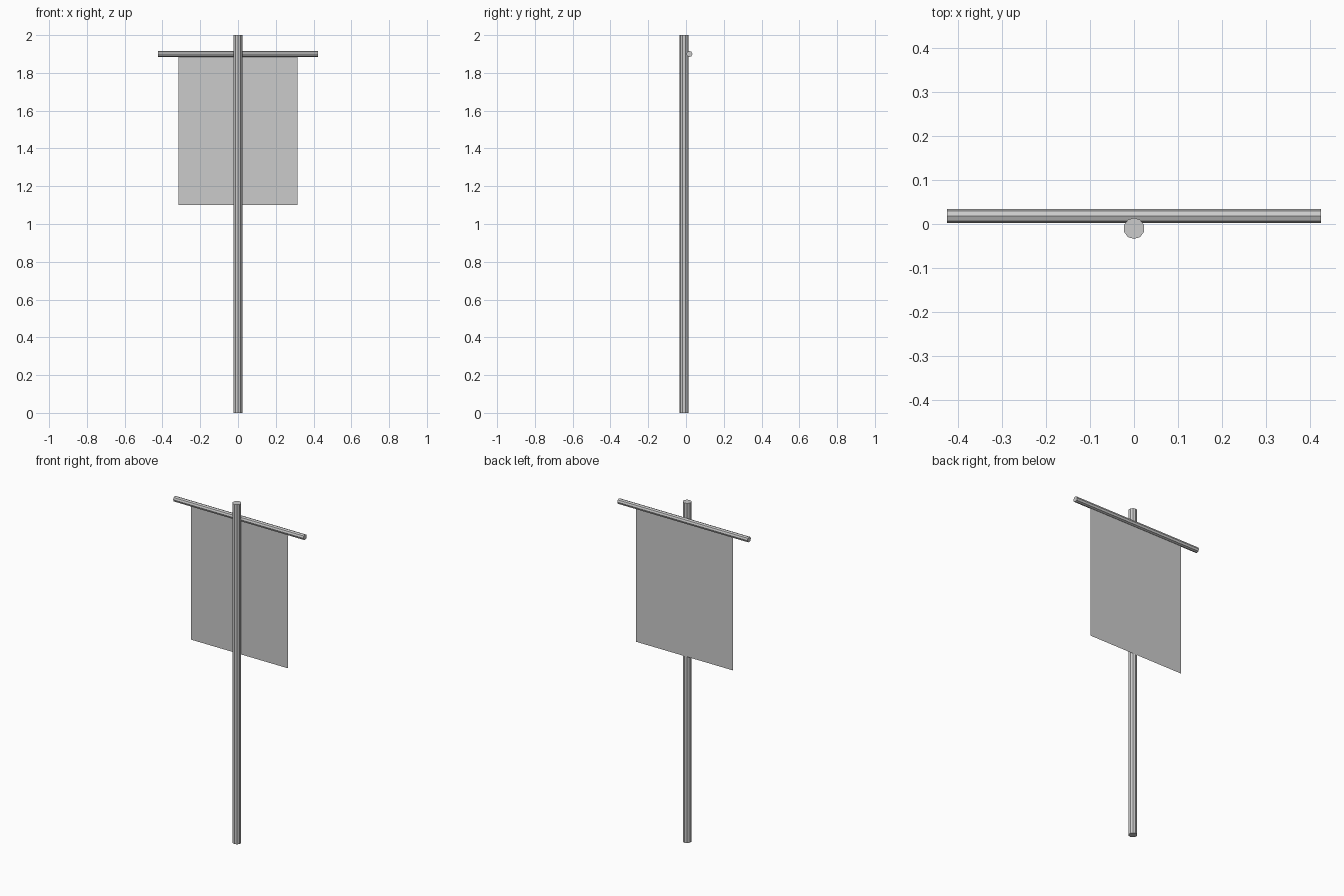
import bpy
import math

if "Cube" in bpy.data.objects:
    bpy.data.objects.remove(bpy.data.objects["Cube"])


def rod(name, sides, radius, length, loc, rot):
    bpy.ops.mesh.primitive_cylinder_add(vertices=sides, radius=radius,
                                        depth=length, location=loc, rotation=rot)
    bpy.context.object.name = name


# upright pole
rod("pole", 10, 0.024, 2.0, (0, -0.01, 1.0), (0, 0, 0))

# crossbar fixed to the back of the pole
rod("crossbar", 8, 0.016, 0.848, (0, 0.018, 1.9), (0, math.pi / 2, 0))

# single-sheet cloth hanging from the crossbar
top, bottom, half, y = 1.892, 1.10, 0.316, 0.0155
mesh = bpy.data.meshes.new("banner_cloth")
mesh.from_pydata([(-half, y, bottom), (half, y, bottom),
                  (half, y, top), (-half, y, top)], [], [(0, 1, 2, 3)])
bpy.context.collection.objects.link(bpy.data.objects.new("banner_cloth", mesh))
